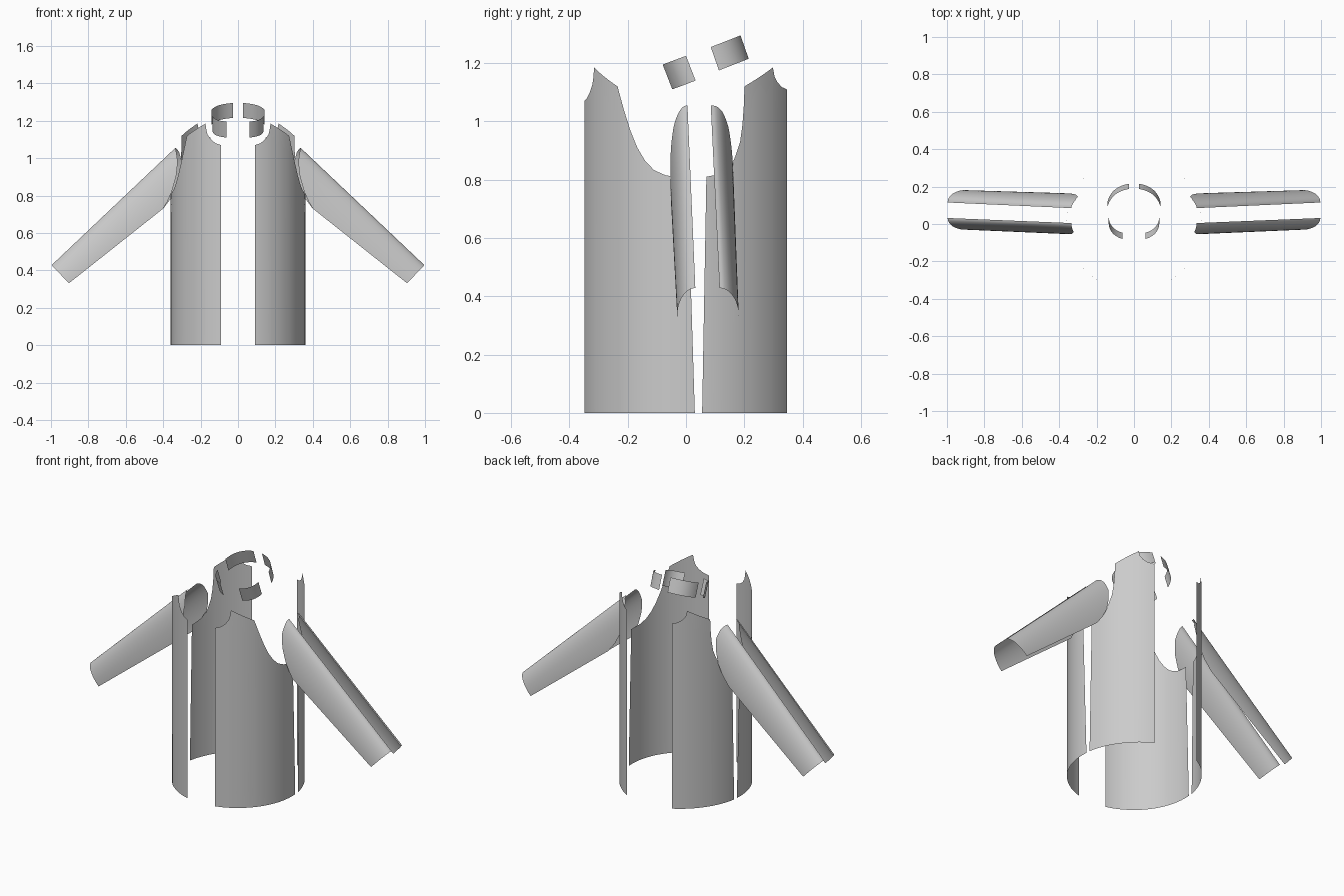
import bpy, math
from mathutils import Vector

if "Cube" in bpy.data.objects:
    bpy.data.objects.remove(bpy.data.objects["Cube"])


def sheet(name, grid):
    """Smooth open sheet from a grid of points, mirrored across x = 0."""
    rows, cols = len(grid), len(grid[0])
    faces = [(i * cols + j, i * cols + j + 1, (i + 1) * cols + j + 1, (i + 1) * cols + j)
             for i in range(rows - 1) for j in range(cols - 1)]
    me = bpy.data.meshes.new(name)
    me.from_pydata([tuple(p) for r in grid for p in r], [], faces)
    me.update()
    me.shade_smooth()
    ob = bpy.data.objects.new(name, me)
    bpy.context.collection.objects.link(ob)
    ob.modifiers.new("mirror", 'MIRROR').use_mirror_merge = False
    return ob


def refine(pts, n):
    """Insert evenly spaced points on every segment."""
    out = []
    for a, b in zip(pts, pts[1:]):
        out += [Vector(a).lerp(Vector(b), k / n) for k in range(n)]
    return out + [Vector(pts[-1])]


def body_panel(name, centre, radius, top, flare):
    """Vertical curved panel; top = (x, y, z) points from centre edge to side seam."""
    cx, cy = centre
    polar = [(math.atan2(y - cy, x - cx), z) for x, y, z in top]
    a0 = polar[0][0]
    grid = []
    for a, zt in refine(polar, 4):
        col = []
        for i in range(13):
            z = zt * i / 12
            ang = a0 + (a - a0) * (1 + flare * max(0, 1 - z / 0.81))
            col.append((cx + radius * math.cos(ang), cy + radius * math.sin(ang), z))
        grid.append(col)
    return sheet(name, grid)


# Body panels
body_panel("front_body", (0, 0), 0.36, [
    (.092, -.348, 1.07), (.12, -.339, 1.08), (.145, -.33, 1.10), (.162, -.321, 1.125),
    (.169, -.318, 1.15), (.174, -.315, 1.185), (.273, -.235, 1.12), (.29, -.213, 1.04),
    (.305, -.191, .97), (.319, -.167, .91), (.331, -.14, .865), (.343, -.11, .833),
    (.353, -.07, .815), (.357, -.05, .812), (.36, .005, .81)], .053)
body_panel("back_body", (-.055, -.022), 0.42, [
    (.147, .344, 1.11), (.177, .328, 1.118), (.198, .313, 1.135), (.21, .303, 1.155),
    (.216, .297, 1.185), (.3, .2, 1.12), (.301, .198, 1.06), (.304, .193, .99),
    (.309, .185, .93), (.32, .165, .87), (.336, .13, .83), (.349, .095, .815),
    (.355, .07, .81)], .042)

# Sleeve halves: s runs down the arm, t runs across it in the front view
ALONG, ACROSS = Vector((.726, 0, -.688)), Vector((-.688, 0, -.726))
ORIGIN, LENGTH = Vector((.335, 0, 1.055)), .911


def sleeve(name, cap, y_top, y_cuff, d_top, d_cuff):
    """cap = (t fraction, s) points of the sleeve head; d = signed bulge in y."""
    grid = []
    for u, s0 in refine(cap, 4):
        phi = math.acos(max(-1, min(1, 1 - u)))
        row = []
        for i in range(13):
            s = s0 + (LENGTH - s0) * i / 12
            f = s / LENGTH
            width = .191 - .057 * max(0, s - .27) / .64
            p = ORIGIN + ALONG * s + ACROSS * (width * u)
            p.y = y_top + (y_cuff - y_top) * f + (d_top + (d_cuff - d_top) * f) * math.sin(phi)
            row.append(p)
        grid.append(row)
    return sheet(name, grid)


sleeve("front_sleeve", [(0, 0), (.04, .004), (.15, .018), (.33, .042), (.6, .103),
                        (.82, .175), (.94, .23), (1, .27)], .005, .032, -.066, -.062)
sleeve("back_sleeve", [(0, 0), (.04, -.002), (.15, .0), (.41, .026), (.62, .075),
                       (.82, .135), (.94, .2), (1, .27)], .085, .115, .074, .066)


# Collar pieces: curved strips swept along a tilted direction
def collar(name, a, mid, b, drop):
    a, mid, b, drop = map(Vector, (a, mid, b, drop))
    grid = []
    for i in range(17):
        t = i / 16
        p = a * (1 - t) ** 2 + mid * 2 * t * (1 - t) + b * t * t
        grid.append([p, p + drop])
    return sheet(name, grid)


collar("front_collar", (.062, -.08, 1.195), (.13, -.058, 1.203), (.135, 0, 1.225), (0, .033, -.085))
collar("back_collar", (.028, .187, 1.295), (.125, .17, 1.288), (.143, .085, 1.255), (0, .028, -.08))
